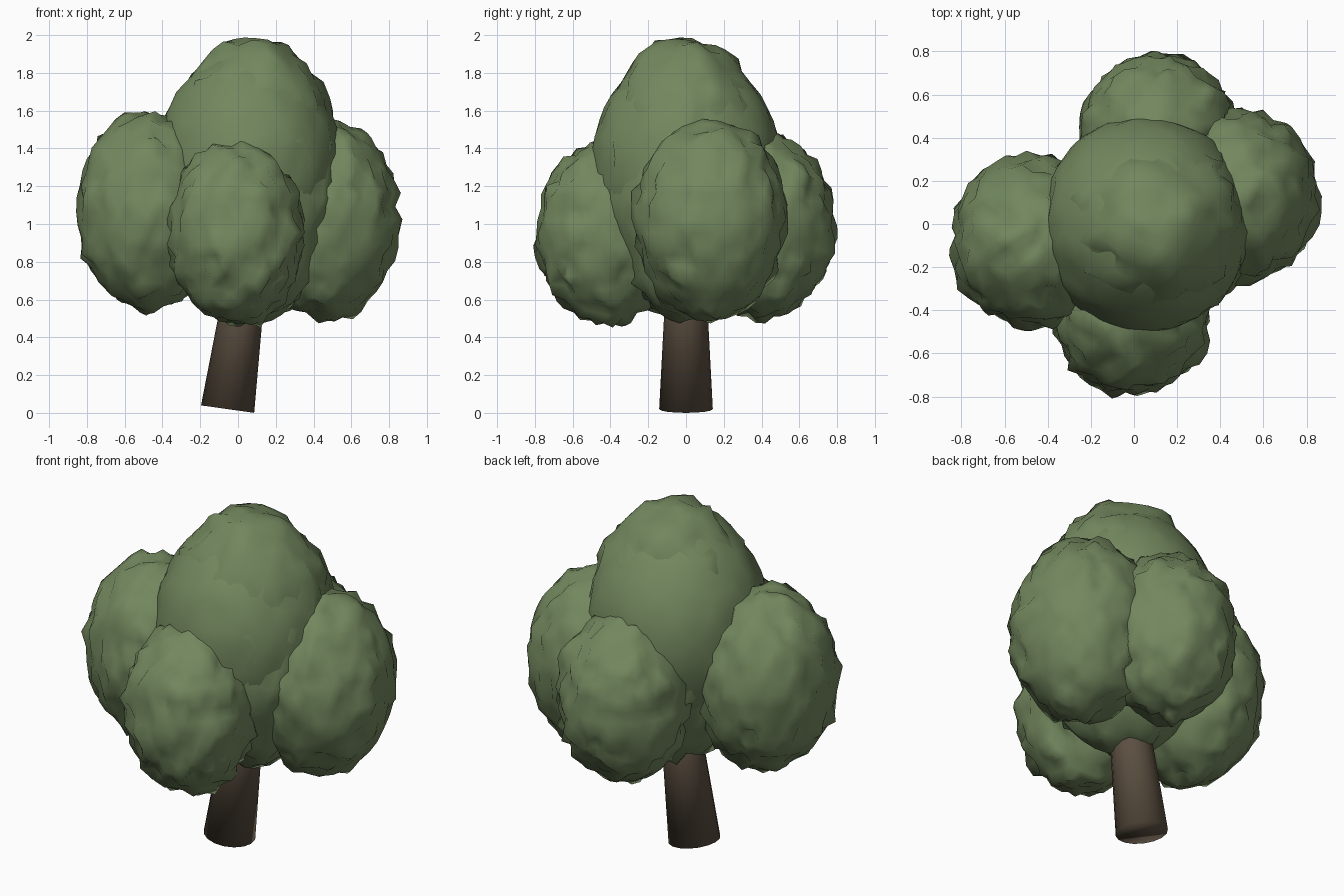
import bpy, bmesh, math
from mathutils import Vector, Matrix, noise

if "Cube" in bpy.data.objects:
    bpy.data.objects.remove(bpy.data.objects["Cube"])


def material(name, rgb):
    m = bpy.data.materials.new(name)
    m.diffuse_color = (*rgb, 1)
    m.use_nodes = True
    m.node_tree.nodes["Principled BSDF"].inputs["Base Color"].default_value = m.diffuse_color
    return m


leaf = material("leaf green", (0.17, 0.245, 0.112))
bark = material("bark brown", (0.105, 0.078, 0.052))


def finish(bm, name, mat):
    me = bpy.data.meshes.new(name)
    for f in bm.faces:
        f.smooth = True
    bm.to_mesh(me)
    bm.free()
    me.materials.append(mat)
    ob = bpy.data.objects.new(name, me)
    bpy.context.collection.objects.link(ob)
    return ob


def foliage(name, centre, radii, rough):
    """Ellipsoid clump with a bumpy leafy surface."""
    bm = bmesh.new()
    bmesh.ops.create_icosphere(bm, subdivisions=4, radius=1)
    c = Vector(centre)
    for v in bm.verts:
        n = v.co.normalized()
        p = Vector(a * b for a, b in zip(n, radii)) + c
        bump = 0.6 * noise.noise(p * 9) + 1.1 * noise.noise(p * 24 + Vector((5, 3, 1)))
        v.co = p + n * bump * rough
    finish(bm, name, leaf)


# Leaning tapered trunk, running up into the crown
bm = bmesh.new()
bmesh.ops.create_cone(bm, cap_ends=True, segments=16, radius1=0.142, radius2=0.09, depth=1.0,
                      matrix=Matrix.Translation((-0.055, 0, 0.02))
                      @ Matrix.Rotation(math.radians(8), 4, 'Y')
                      @ Matrix.Translation((0, 0, 0.5)))
finish(bm, "trunk", bark)

# Central crown: rough tall core and a smoother, wider shell around its middle
foliage("crown_core", (0.08, 0, 1.24), (0.465, 0.47, 0.75), 0.042)
foliage("crown_shell", (0.055, 0, 1.31), (0.487, 0.50, 0.61), 0.012)

# Four side clumps
foliage("left_foliage", (-0.47, -0.08, 1.065), (0.38, 0.40, 0.525), 0.042)
foliage("right_foliage", (0.475, 0.13, 1.025), (0.375, 0.40, 0.525), 0.042)
foliage("front_foliage", (-0.01, -0.42, 0.955), (0.36, 0.365, 0.485), 0.042)
foliage("back_foliage", (0.11, 0.42, 0.99), (0.36, 0.365, 0.485), 0.042)
